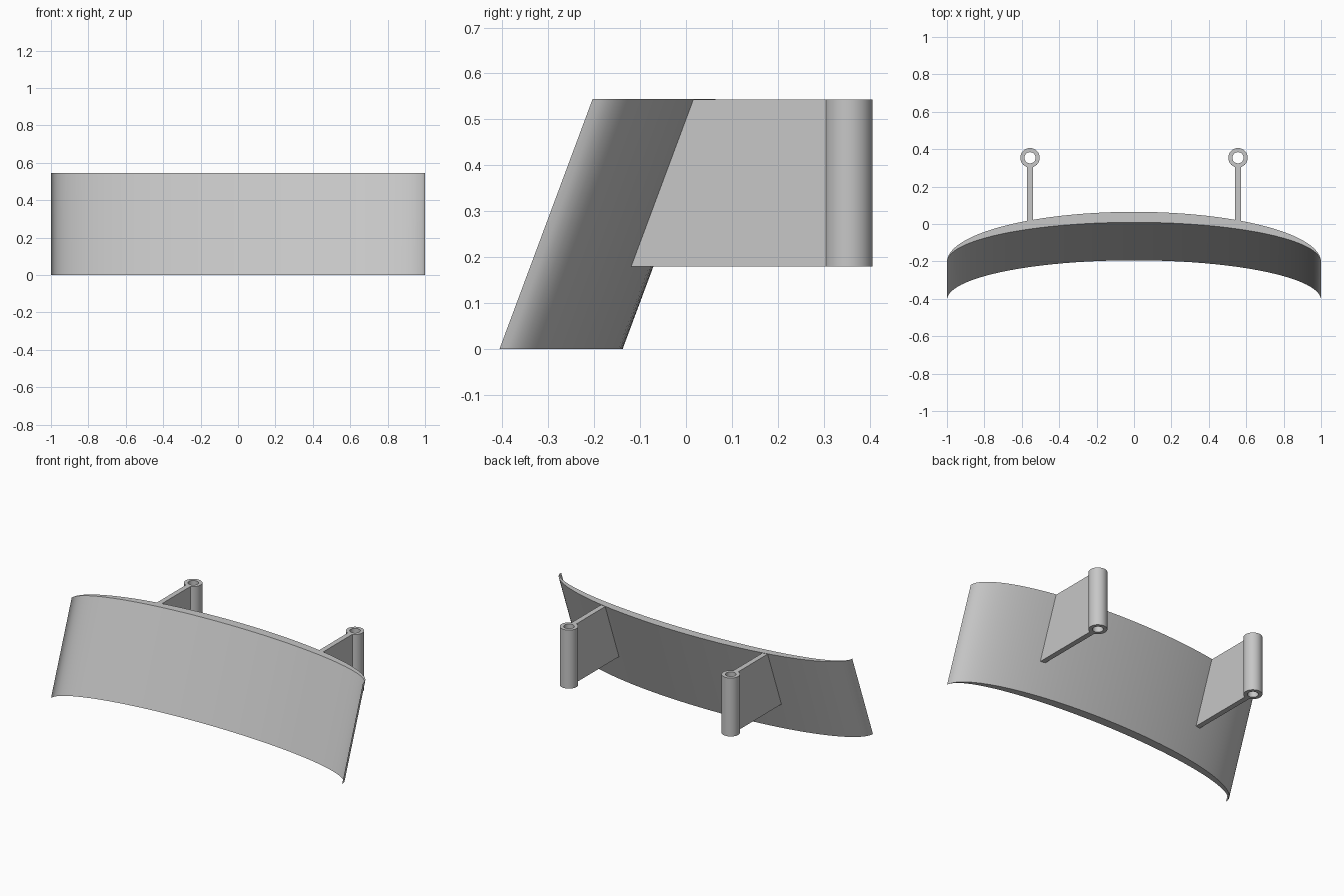
import bpy, bmesh, math

cube = bpy.data.objects.get("Cube")
if cube:
    bpy.data.objects.remove(cube, do_unlink=True)

HEIGHT = 0.545      # panel height
LEAN = 0.203        # how far the panel's foot sits forward of its top
TIP_Y = -0.203      # y of the panel's ends at the top
ARM_X, ARM_Z = 0.556, 0.18
TUBE_Y, TUBE_R, HOLE_R = 0.354, 0.052, 0.03

grey = bpy.data.materials.new("plain grey")
grey.use_nodes = True
grey.diffuse_color = (0.57, 0.57, 0.57, 1)
grey.node_tree.nodes["Principled BSDF"].inputs["Base Color"].default_value = grey.diffuse_color


def finish(name, bm):
    """Clean up the mesh and turn it into a shaded object."""
    bmesh.ops.remove_doubles(bm, verts=bm.verts[:], dist=1e-5)
    bmesh.ops.recalc_face_normals(bm, faces=bm.faces[:])
    mesh = bpy.data.meshes.new(name)
    bm.to_mesh(mesh)
    bm.free()
    mesh.materials.append(grey)
    obj = bpy.data.objects.new(name, mesh)
    bpy.context.collection.objects.link(obj)
    bpy.ops.object.select_all(action="DESELECT")
    obj.select_set(True)
    bpy.context.view_layer.objects.active = obj
    bpy.ops.object.shade_smooth_by_angle(angle=math.radians(30))
    return obj


def band(name, outer, inner, z0, z1, lean=0.0):
    """Solid wall between two plan curves, its foot pushed forward by lean."""
    bm = bmesh.new()
    rails = [[bm.verts.new((x, y - shift, z)) for x, y in curve]
             for curve, z, shift in ((outer, z0, lean), (outer, z1, 0),
                                     (inner, z1, 0), (inner, z0, lean))]
    for i in range(len(outer) - 1):
        for a, b in zip(rails, rails[1:] + rails[:1]):
            # rails meet at pointed ends, so skip faces with no area
            corners = [a[i], a[i + 1], b[i + 1], b[i]]
            unique = []
            for v in corners:
                if all((v.co - u.co).length > 1e-5 for u in unique):
                    unique.append(v)
            if len(unique) > 2:
                bm.faces.new(unique)
    return finish(name, bm)


def arc(cx, cy, rx, ry, sweep, steps):
    return [(cx + rx * math.cos(sweep * i / steps), cy + ry * math.sin(sweep * i / steps))
            for i in range(steps + 1)]


# Leaning crescent panel, bowed towards the back
band("curved_panel", arc(0, TIP_Y, 1, 0.268, math.pi, 48),
     arc(0, TIP_Y, 1, 0.212, math.pi, 48), 0, HEIGHT, LEAN)

for side, x in (("left", ARM_X), ("right", -ARM_X)):
    # Hollow hinge tube
    band(side + "_tube", arc(x, TUBE_Y, TUBE_R, TUBE_R, math.tau, 32),
         arc(x, TUBE_Y, HOLE_R, HOLE_R, math.tau, 32), ARM_Z, HEIGHT - 0.002)

    # Flat bracket plate, its front edge following the panel's lean
    bm = bmesh.new()
    top, end = HEIGHT - 0.002, TUBE_Y - 0.045
    front_top = 0.002
    front_low = front_top - LEAN * (top - ARM_Z) / HEIGHT
    profile = [(front_low, ARM_Z), (end, ARM_Z), (end, top), (front_top, top)]
    face = bm.faces.new([bm.verts.new((x - 0.016, y, z)) for y, z in profile])
    new = bmesh.ops.extrude_face_region(bm, geom=[face])["geom"]
    bmesh.ops.translate(bm, vec=(0.032, 0, 0),
                        verts=[v for v in new if isinstance(v, bmesh.types.BMVert)])
    finish(side + "_bracket", bm)
